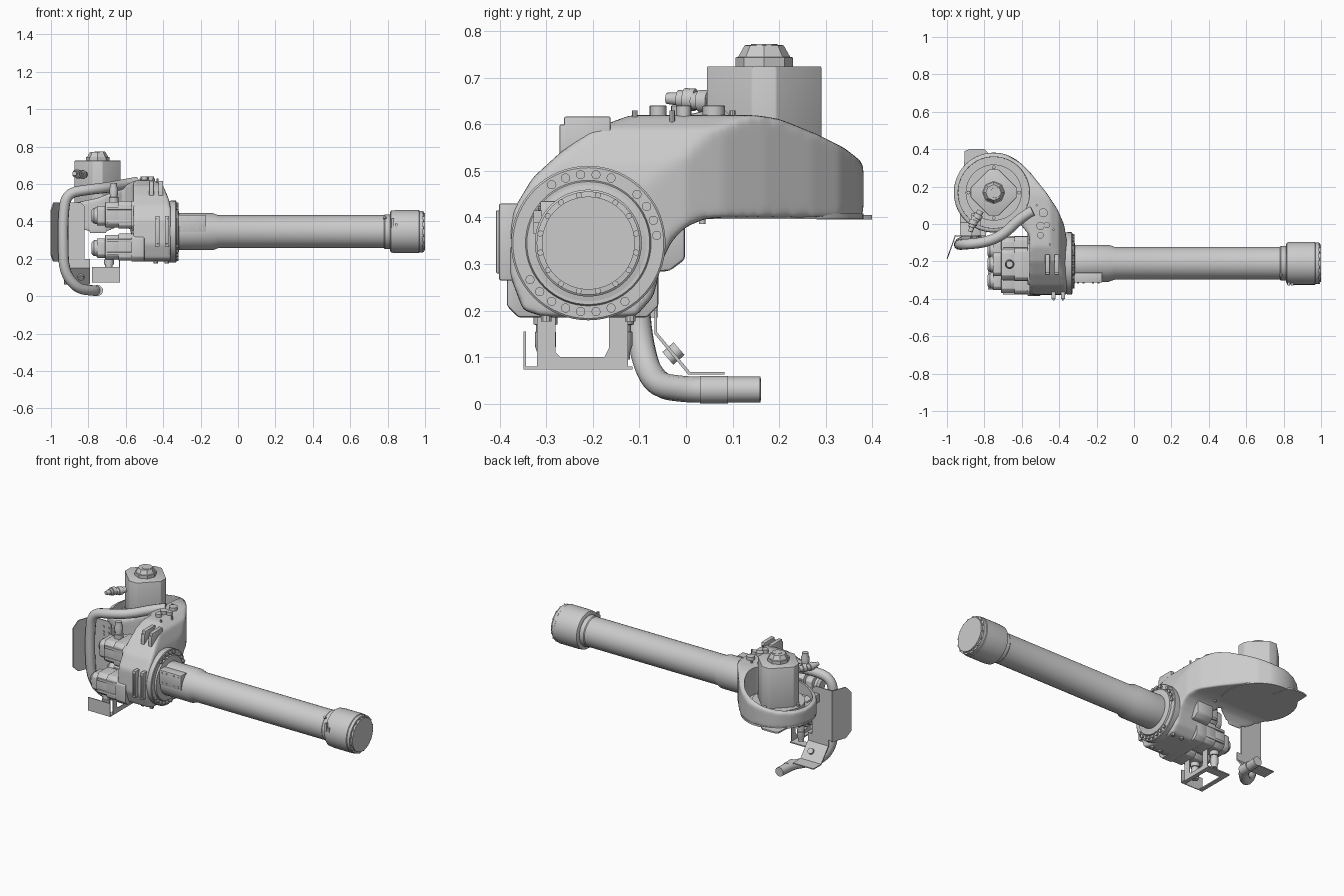
import bpy, bmesh, math
from mathutils import Vector

if "Cube" in bpy.data.objects:
    bpy.data.objects.remove(bpy.data.objects["Cube"])

AY, AZ = -0.21, 0.345          # arm axis
DX, DY = -0.75, 0.168          # shoulder disc centre


def finish(name, bm, bevel=0, smooth=True):
    bmesh.ops.recalc_face_normals(bm, faces=bm.faces)
    me = bpy.data.meshes.new(name)
    bm.to_mesh(me)
    bm.free()
    ob = bpy.data.objects.new(name, me)
    bpy.context.collection.objects.link(ob)
    select(ob)
    if bevel:
        apply(ob, 'BEVEL', width=bevel, segments=2)
    if smooth:
        bpy.ops.object.shade_smooth_by_angle(angle=math.radians(35))
    return ob


def select(ob):
    bpy.ops.object.select_all(action='DESELECT')
    ob.select_set(True)
    bpy.context.view_layer.objects.active = ob


def apply(ob, kind, **props):
    select(ob)
    m = ob.modifiers.new(kind, kind)
    for k, v in props.items():
        setattr(m, k, v)
    bpy.ops.object.modifier_apply(modifier=m.name)


def boolean(ob, other, op):
    apply(ob, 'BOOLEAN', object=other, operation=op, solver='EXACT')
    bpy.data.objects.remove(other)


def prism(name, pts, axis, lo, hi, bevel=0):
    """Extrude a 2D outline along x (pts=y,z), y (pts=x,z) or z (pts=x,y)."""
    bm = bmesh.new()
    place = {'x': lambda a, b, t: (t, a, b), 'y': lambda a, b, t: (a, t, b), 'z': lambda a, b, t: (a, b, t)}[axis]
    rings = [[bm.verts.new(place(a, b, t)) for a, b in pts] for t in (lo, hi)]
    n = len(pts)
    for r in rings:
        bm.faces.new(r)
    for i in range(n):
        bm.faces.new((rings[0][i], rings[0][(i + 1) % n], rings[1][(i + 1) % n], rings[1][i]))
    return finish(name, bm, bevel)


def box(name, x0, x1, y0, y1, z0, z1, bevel=0):
    return prism(name, [(x0, y0), (x1, y0), (x1, y1), (x0, y1)], 'z', z0, z1, bevel)


def lathe(name, origin, direction, profile, n=48):
    """Revolve (distance, radius) pairs around a line."""
    bm = bmesh.new()
    q = Vector(direction).to_track_quat('Z', 'Y')
    rings = []
    for d, r in profile:
        rings.append([bm.verts.new(Vector(origin) + q @ Vector((r * math.cos(2 * math.pi * i / n),
                      r * math.sin(2 * math.pi * i / n), d))) for i in range(n)])
    for a, b in zip(rings, rings[1:]):
        for i in range(n):
            bm.faces.new((a[i], a[(i + 1) % n], b[(i + 1) % n], b[i]))
    bm.faces.new(rings[0])
    bm.faces.new(rings[-1])
    return finish(name, bm)


def octagon(cx, cy, hx, hy, c):
    return [(cx + a, cy + b) for a, b in ((-hx, -hy + c), (-hx + c, -hy), (hx - c, -hy), (hx, -hy + c),
                                          (hx, hy - c), (hx - c, hy), (-hx + c, hy), (-hx, hy - c))]


def tube(name, pts, radius):
    cu = bpy.data.curves.new(name, 'CURVE')
    cu.dimensions = '3D'
    cu.bevel_depth, cu.bevel_resolution, cu.use_fill_caps, cu.resolution_u = radius, 4, True, 6
    sp = cu.splines.new('NURBS')
    sp.points.add(len(pts) - 1)
    for p, co in zip(sp.points, pts):
        p.co = (*co, 1)
    sp.use_endpoint_u, sp.order_u = True, 3
    ob = bpy.data.objects.new(name, cu)
    bpy.context.collection.objects.link(ob)
    select(ob)
    bpy.ops.object.convert(target='MESH')
    bpy.ops.object.shade_smooth_by_angle(angle=math.radians(40))


def bolt_ring(name, x, radius, count, size, skip=()):
    for i in range(count):
        if i in skip:
            continue
        a = 2 * math.pi * (i + 0.5) / count
        lathe(name, (x, AY + radius * math.cos(a), AZ + radius * math.sin(a)), (1, 0, 0), [(0, size), (0.012, size)], 10)


# Cast elbow housing: intersection of side, top and front outlines, then softened
side = [(.385, .40), (.385, .515), (.34, .55), (.28, .58), (.2, .612), (.15, .62), (-.12, .62), (-.2, .59),
        (-.27, .54), (-.33, .485), (-.375, .41), (-.38, .28), (-.35, .2), (-.30, .185), (-.11, .185), (-.07, .23),
        (-.05, .31), (-.03, .35), (0, .38), (.04, .397), (.08, .40)]
top = [(DX + .214 * math.cos(math.radians(a)), DY + .214 * math.sin(math.radians(a))) for a in range(70, 318, 8)]
top += [(-.56, -.06), (-.56, -.385), (-.36, -.385), (-.36, -.08), (-.375, 0), (-.41, .08), (-.47, .17),
        (-.55, .27), (-.61, .33)]
front = [(-1, .1), (-1, .485), (-.87, .50), (-.75, .525), (-.64, .57), (-.57, .61), (-.53, .625), (-.45, .62),
         (-.40, .59), (-.37, .52), (-.355, .45), (-.355, .1)]
housing = prism('elbow_housing', side, 'x', -1, -.3)
boolean(housing, prism('cut_top', top, 'z', 0, 1), 'INTERSECT')
boolean(housing, prism('cut_front', front, 'y', -.6, .6), 'INTERSECT')
apply(housing, 'REMESH', mode='VOXEL', voxel_size=.008)
apply(housing, 'SMOOTH', factor=.5, iterations=14)
boolean(housing, lathe('cut_bowl', (DX, DY, .45), (0, 0, 1), [(0, .19), (.4, .195)], 64), 'DIFFERENCE')
select(housing)
bpy.ops.object.shade_smooth_by_angle(angle=math.radians(40))
lathe('disc_base', (DX, DY, .397), (0, 0, 1), [(0, .213), (.012, .213)], 64)
prism('disc_tab', [(-.91, .28), (-.905, .39), (-.88, .40), (-.80, .40), (-.77, .37), (-.75, .28)], 'z', .396, .405)
lathe('drain_plug', (-.55, .035, .386), (0, 0, 1), [(0, .007), (.02, .007)], 12)

# Shoulder motor standing in the bowl
k, w = .123, .026
diamond = [(DX + a, DY + b) for a, b in ((k, -w), (k, w), (w, k), (-w, k), (-k, w), (-k, -w), (-w, -k), (w, -k))]
prism('shoulder_motor', diamond, 'z', .44, .725, .003)
lathe('motor_base', (DX, DY, .448), (0, 0, 1), [(0, .15), (.03, .15)], 48)
lathe('motor_cap', (DX, DY, .724), (0, 0, 1), [(0, .062), (.02, .062), (.021, .056), (.046, .042), (.047, .03)], 8)
lathe('motor_cap_knob', (DX + .01, DY, .765), (0, 0, 1), [(0, .03), (.008, .028)], 16)
for i in range(4):
    a = math.radians(90 * i)
    lathe('motor_base_bolt', (DX + .135 * math.cos(a), DY + .135 * math.sin(a), .47), (0, 0, 1), [(0, .01), (.02, .01)], 8)
plug = [(0, .018), (.02, .018), (.021, .024), (.045, .024), (.046, .019), (.06, .019), (.061, .014), (.085, .012)]
lathe('shoulder_plug', (-.82, .07, .65), (-.5, -1, 0), plug, 16)
lathe('shoulder_plug_low', (-.85, .04, .652), (-.3, -1, .05), plug, 16)

# Covers and screws on top of the elbow
for x, y, r in ((-.485, .06, .024), (-.50, -.01, .022), (-.465, -.005, .016), (-.50, -.06, .018)):
    lathe('top_cover', (x, y, .60), (0, 0, 1), [(0, r), (.04, r), (.041, r * .6)], 20)
for x, y in ((-.43, -.03), (-.52, .1), (-.45, -.11)):
    lathe('top_screw', (x, y, .57), (0, 0, 1), [(0, .006), (.06, .006)], 8)

# Forearm tube with root, tip collar and end disc
lathe('forearm_tube', (-.34, AY, AZ), (1, 0, 0), [(0, .125), (.02, .125), (.025, .099), (.205, .099), (.235, .088),
      (1.12, .088), (1.125, .092), (1.155, .092)])
lathe('tip_collar', (.812, AY, AZ), (1, 0, 0), [(0, .10), (.006, .112), (.035, .115), (.155, .115), (.158, .111),
      (.176, .111), (.177, .1), (.188, .1)])
bolt_ring('tip_bolt', .982, .105, 16, .0065)
lathe('arm_flange', (-.375, AY, AZ), (1, 0, 0), [(0, .163), (.02, .166), (.042, .166), (.045, .162), (.0455, .135), (.055, .132)], 64)
bolt_ring('flange_bolt', -.33, .148, 28, .01, (4, 10, 11, 12, 13, 14, 15, 24, 25, 26, 27))
box('forearm_cover', -.32, -.17, -.314, -.26, .345, .435, .003)
for x in (-.30, -.27, -.22, -.19):
    for z in (.36, .42):
        lathe('cover_screw', (x, -.312, z), (0, -1, 0), [(0, .005), (.006, .005)], 8)
for x, h in ((.822, .05), (.84, .025)):
    box('tip_latch', x, x + .012, AY - .118, AY - .10, AZ + .02, AZ + .02 + h)
lathe('tip_screw', (.785, AY - .05, AZ + .06), (0, -.6, .7), [(0, .008), (.025, .008)], 10)

# Rear gearbox and the three wrist motors
prism('gearbox_plate', octagon(-.222, .26, .163, .075, .025), 'x', -.57, -.50, .006)
prism('gearbox_upper', octagon(-.215, .43, .11, .08, .025), 'x', -.57, -.48, .006)
prism('gearbox_side', [(-.12, .28), (-.035, .285), (-.002, .31), (-.002, .42), (-.12, .42)], 'x', -.57, -.46, .008)
for name, y, z, hy, hz in (('wrist_motor_top', -.215, .435, .088, .074), ('wrist_motor_front', -.302, .262, .072, .072),
                           ('wrist_motor_back', -.138, .262, .072, .072)):
    prism(name, octagon(y, z, hy, hz, .018), 'x', -.64, -.55, .004)
    prism(name + '_body', octagon(y, z, hy - .006, hz - .006, .022), 'x', -.71, -.635, .003)
    prism(name + '_tail', octagon(y, z - .005, hy * .72, hz * .72, .018), 'x', -.755, -.705, .004)
    lathe(name + '_cap', (-.75, y, z - .005), (-1, 0, 0), [(0, .045), (.02, .042), (.032, .03)], 20)
    for s in (-1, 1):
        box(name + '_rib', -.70, -.56, y - hy - .003, y + hy + .003, z + s * .035 - .008, z + s * .035 + .008, .002)
    up = 1 if z > .4 else -1
    for x in (-.665,) if up > 0 else (-.69,):
        lathe(name + '_plug', (x, y, z + up * (hz - .005)), (0, 0, up), [(0, .026), (.025, .026), (.026, .02),
              (.04, .02), (.041, .023), (.07, .023), (.085, .018), (.1, .018)], 16)

# Lifting brackets on front and top of the elbow
for x in (-.43, -.38):
    box('front_bracket', x - .011, x + .011, -.402, -.36, .265, .43, .004)
    box('front_bracket_slot', x - .005, x + .005, -.408, -.40, .28, .415, .002)
    box('top_bracket', x - .045, x - .02, -.262, -.162, .5, .617, .004)
    box('top_bracket_step', x - .045, x - .02, -.272, -.2, .5, .60, .004)
for y in (-.30, -.12):
    for x in (-.44, -.38):
        lathe('lower_screw', (x, y, .176), (0, 0, 1), [(0, .012), (.02, .012)], 10)

# Plug guard under the motors
for x0, x1 in ((-.78, -.755), (-.655, -.63)):
    box('guard_rail', x0, x1, -.345, -.115, .073, .08)
box('guard_front', -.78, -.63, -.349, -.344, .073, .155)
box('guard_back', -.78, -.63, -.165, -.115, .073, .08)
prism('guard_hanger', [(-.28, .11), (-.27, .10), (-.175, .10), (-.165, .12), (-.165, .2), (-.125, .2), (-.125, .075),
                       (-.32, .075), (-.32, .2), (-.28, .2)], 'x', -.635, -.63)

# Cable plate: flat face, slanted wing and the bent strip below it
prism('cable_plate', [(-.96, .19), (-.82, .19), (-.82, .48), (-.84, .50), (-.96, .50)], 'y', -.068, -.062)
wing = prism('cable_wing', [(-.185, .22), (-.15, .185), (-.06, .185), (-.06, .50), (-.15, .50), (-.185, .46)], 'x', -.957, -.951)
for v in wing.data.vertices:
    v.co.x += (v.co.y + .06) * .36
strip = [(-.068, .2), (-.068, .15), (.005, .062), (.083, .062), (.083, .068), (.009, .068), (-.062, .153), (-.062, .2)]
prism('cable_strip', strip, 'x', -.93, -.79)
box('plate_arm', -.87, -.82, -.065, .06, .41, .46, .003)
for x in (-.87, -.835):
    for z in (.41, .43, .46):
        lathe('plate_screw', (x, -.066, z), (0, -1, 0), [(0, .006), (.008, .006)], 8)
lathe('strip_clamp', (-.84, -.03, .105), (0, .75, .65), [(-.012, .018), (.02, .018)], 12)

# Hose looping from the elbow round the plate and out at the bottom
tube('cable_hose', [(-.54, .07, .61), (-.60, .04, .60), (-.70, -.06, .58), (-.80, -.10, .57), (-.92, -.11, .55),
                    (-.935, -.11, .42), (-.935, -.11, .28), (-.93, -.10, .13), (-.86, -.07, .04), (-.78, .0, .03),
                    (-.755, .05, .03), (-.75, .16, .03)], .028)
lathe('hose_clamp', (-.752, .06, .03), (0, 1, 0), [(-.03, .0295), (.03, .0295)], 20)
